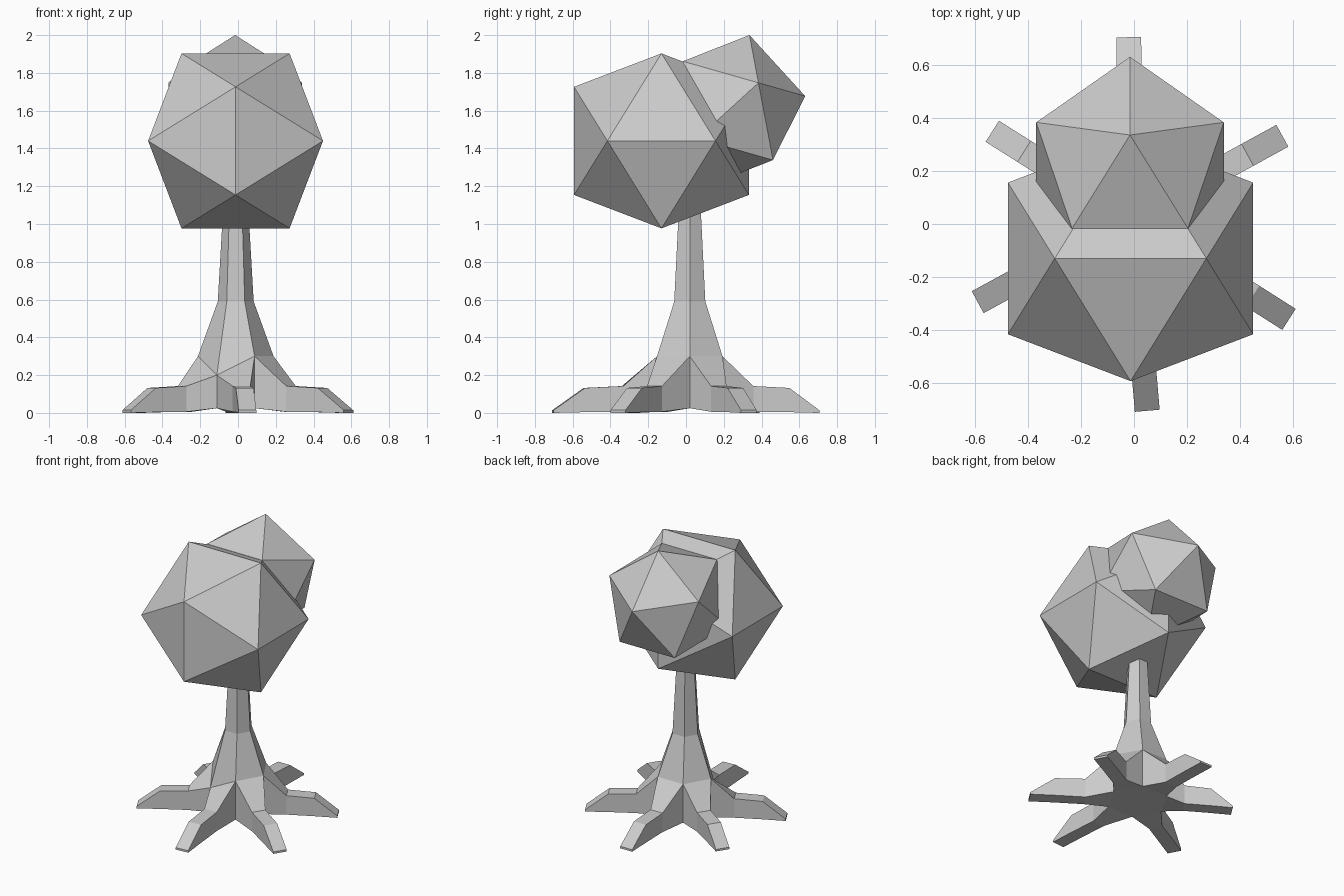
import bpy, bmesh
from math import cos, sin, radians
from mathutils import Vector, Matrix

cube = bpy.data.objects.get("Cube")
if cube:
    bpy.data.objects.remove(cube, do_unlink=True)

GREY = (0.6, 0.6, 0.6, 1)
mat = bpy.data.materials.new("plain grey")
mat.use_nodes = True
mat.diffuse_color = GREY
mat.node_tree.nodes["Principled BSDF"].inputs["Base Color"].default_value = GREY


def finish(name, bm):
    bmesh.ops.recalc_face_normals(bm, faces=bm.faces)
    mesh = bpy.data.meshes.new(name)
    bm.to_mesh(mesh)
    bm.free()
    mesh.materials.append(mat)
    obj = bpy.data.objects.new(name, mesh)
    bpy.context.collection.objects.link(obj)
    return obj


# Leaf masses: regular icosahedra with an edge on top, tilted about x
def leaf_mass(name, centre, long, tilt):
    short = long / 1.618
    bm = bmesh.new()
    for s in (-short, short):
        for l in (-long, long):
            for p in ((s, 0, l), (0, l, s), (l, s, 0)):
                bm.verts.new(p)
    bmesh.ops.convex_hull(bm, input=bm.verts)
    bm.transform(Matrix.Translation(centre) @ Matrix.Rotation(radians(tilt), 4, 'X'))
    finish(name, bm)


leaf_mass("large_foliage", (-0.013, -0.13, 1.44), 0.463, 0)
leaf_mass("small_foliage", (-0.015, 0.222, 1.60), 0.354, 42.4)

# Trunk: six-sided rings, lowest ring first
bm = bmesh.new()
AXIS = Vector((-0.012, 0.02, 0))


def ring(radius, z):
    return [bm.verts.new(AXIS + Vector((radius * cos(radians(60 * k)),
                                        radius * sin(radians(60 * k)), z)))
            for k in range(6)]


rings = [ring(r, z) for r, z in ((0.2, 0.025), (0.2, 0.3), (0.095, 0.59), (0.064, 1.13))]
rings[1][4].co.z = 0.2
for low, high in zip(rings[1:], rings[2:]):
    for k in range(6):
        n = (k + 1) % 6
        bm.faces.new((low[k], low[n], high[n], high[k]))
bm.faces.new(rings[0])
bm.faces.new(rings[-1])

# Roots: each side of the trunk foot runs out to a wedge-shaped toe
TOES = ((0.56, 0.333), (-0.02, 0.705), (-0.535, 0.35),
        (-0.59, -0.295), (0.05, -0.705), (0.585, -0.36))
SECTIONS = ((0.49, 0.006, 0.142), (0.77, 0.004, 0.132), (1, 0, 0.014))

for k, toe in enumerate(TOES):
    n = (k + 1) % 6
    reach = Vector((*toe, 0)) - AXIS
    side = Vector((-reach.y, reach.x, 0)).normalized() * 0.047
    last = [rings[0][k], rings[0][n], rings[1][n], rings[1][k]]
    for along, bottom, top in SECTIONS:
        mid = AXIS + reach * along
        loop = [bm.verts.new(mid + side * s + Vector((0, 0, z)))
                for s, z in ((-1, bottom), (1, bottom), (1, top), (-1, top))]
        for i in range(4):
            j = (i + 1) % 4
            bm.faces.new((last[i], last[j], loop[j], loop[i]))
        last = loop
    bm.faces.new(last)

finish("trunk_and_roots", bm)
